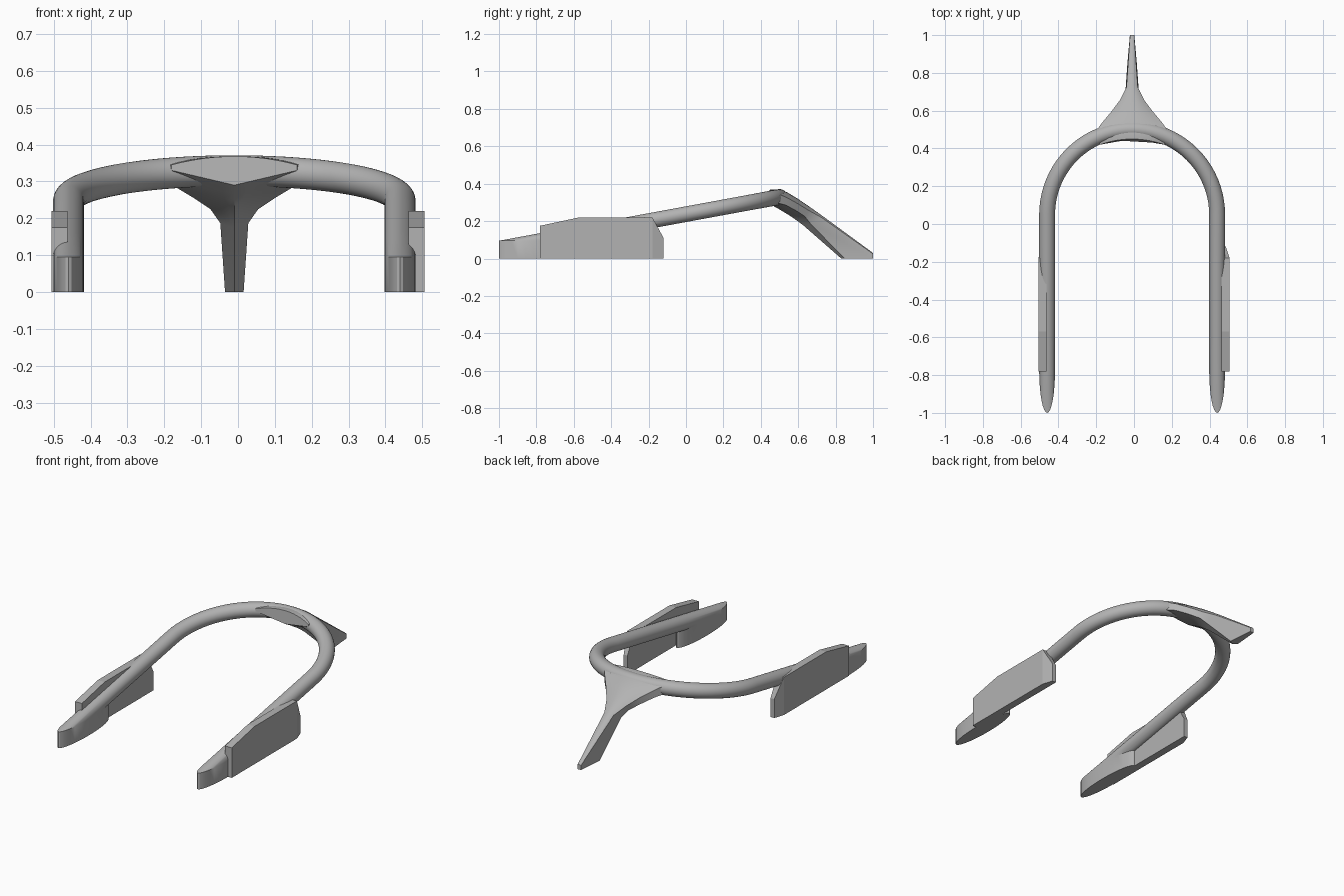
import bpy, bmesh
from math import cos, sin, pi, radians
from mathutils import Vector

cube = bpy.data.objects.get("Cube")
if cube:
    bpy.data.objects.remove(cube, do_unlink=True)

grey = bpy.data.materials.new("plain_grey")
grey.use_nodes = True
COLOUR = (0.45, 0.45, 0.45, 1)
grey.diffuse_color = COLOUR
grey.node_tree.nodes["Principled BSDF"].inputs["Base Color"].default_value = COLOUR

MID = -0.01      # centre line of the frame
RADIUS = 0.042   # tube radius
FOOT = 0.095     # height of the upright foot walls


def finish(name, bm, smooth=True):
    bmesh.ops.recalc_face_normals(bm, faces=bm.faces)
    mesh = bpy.data.meshes.new(name)
    bm.to_mesh(mesh)
    bm.free()
    obj = bpy.data.objects.new(name, mesh)
    mesh.materials.append(grey)
    bpy.context.collection.objects.link(obj)
    if smooth:
        bpy.ops.object.select_all(action='DESELECT')
        obj.select_set(True)
        bpy.context.view_layer.objects.active = obj
        bpy.ops.object.shade_smooth_by_angle(angle=radians(30))
    return obj


def loft(bm, rings):
    """Skin a list of closed rings and cap both ends."""
    loops = [[bm.verts.new(p) for p in ring] for ring in rings]
    n = len(loops[0])
    for a, b in zip(loops, loops[1:]):
        for i in range(n):
            j = (i + 1) % n
            bm.faces.new((a[i], a[j], b[j], b[i]))
    bm.faces.new(loops[0])
    bm.faces.new(loops[-1])


def cut(bm, point, normal):
    """Remove everything on the normal's side; return the cut edges."""
    geom = bm.verts[:] + bm.edges[:] + bm.faces[:]
    res = bmesh.ops.bisect_plane(bm, geom=geom, plane_co=point, plane_no=normal,
                                 clear_outer=True)
    return [e for e in res["geom_cut"] if isinstance(e, bmesh.types.BMEdge)]


# U-shaped tube lying on a sloping plane
ARC = 0.45
path = [(ARC, y, 1, 0) for y in (-1.5, -0.6, -0.2)]
for k in range(41):
    a = pi * k / 40
    path.append((ARC * cos(a), 0.05 + ARC * sin(a), cos(a), sin(a)))
path += [(-x, y, -nx, ny) for x, y, nx, ny in reversed(path[:3])]
rings = []
for x, y, nx, ny in path:
    z = 0.053 + 0.184 * (y + 1)
    rings.append([(MID + x + RADIUS * cos(t) * nx, y + RADIUS * cos(t) * ny,
                   z + RADIUS * sin(t))
                  for t in (2 * pi * k / 32 for k in range(32))])
bm = bmesh.new()
loft(bm, rings)
# Trim the sloping ends level and drop the section to the floor as feet
rim = cut(bm, (0, 0, FOOT), (0, 0, -1))
ext = bmesh.ops.extrude_edge_only(bm, edges=rim)["geom"]
for v in ext:
    if isinstance(v, bmesh.types.BMVert):
        v.co.z = 0
bmesh.ops.holes_fill(bm, edges=[e for e in bm.edges if e.is_boundary])
finish("tube_frame", bm)

# Web and tail: top centre (y, z), top edge (x, y, z), low edge, low centre
stations = [
    ((0.45, 0.368), (0.17, 0.420, 0.345), (0.17, 0.420, 0.330), (0.45, 0.290)),
    ((0.49, 0.368), (0.20, 0.480, 0.350), (0.20, 0.480, 0.300), (0.49, 0.268)),
    ((0.54, 0.354), (0.16, 0.535, 0.328), (0.16, 0.535, 0.285), (0.52, 0.250)),
    ((0.60, 0.318), (0.11, 0.595, 0.295), (0.11, 0.590, 0.255), (0.55, 0.232)),
    ((0.67, 0.270), (0.065, 0.655, 0.258), (0.065, 0.635, 0.225), (0.59, 0.205)),
    ((0.74, 0.220), (0.030, 0.725, 0.219), (0.038, 0.665, 0.187), (0.63, 0.175)),
    ((1.05, -0.007), (0.008, 1.045, -0.007), (0.018, 0.95, -0.105), (0.95, -0.105)),
]
STEPS = 6
rings = []
for top, top_edge, low_edge, low in stations:
    ring = []
    for k in range(-STEPS, STEPS + 1):       # arched upper skin
        s = k / STEPS
        y, z = Vector(top).lerp(Vector(top_edge[1:]), s * s)
        ring.append((MID + s * top_edge[0], y, z))
    for k in range(STEPS, -STEPS - 1, -1):   # keeled underside
        s = k / STEPS
        y, z = Vector(low).lerp(Vector(low_edge[1:]), abs(s))
        ring.append((MID + s * low_edge[0], y, z))
    rings.append(ring)
bm = bmesh.new()
loft(bm, rings)
for point, normal in (((0, 0, 0), (0, 0, -1)), ((0, 1, 0), (0, 1, 0))):
    bmesh.ops.holes_fill(bm, edges=cut(bm, point, normal))
finish("rear_web_and_tail", bm)

# Side plates with a chamfered rear outer corner
profile = [(-0.78, 0), (-0.78, 0.175), (-0.57, 0.22), (-0.18, 0.22),
           (-0.12, 0.11), (-0.12, 0)]
for side, name in ((1, "left_side_plate"), (-1, "right_side_plate")):
    bm = bmesh.new()
    loft(bm, [[(side * x, y, z) for y, z in profile] for x in (0.462, 0.506)])
    cut_edges = cut(bm, (side * 0.506, -0.18, 0), (side * 0.06, 0.02, 0))
    bmesh.ops.holes_fill(bm, edges=cut_edges)
    finish(name, bm, smooth=False)
